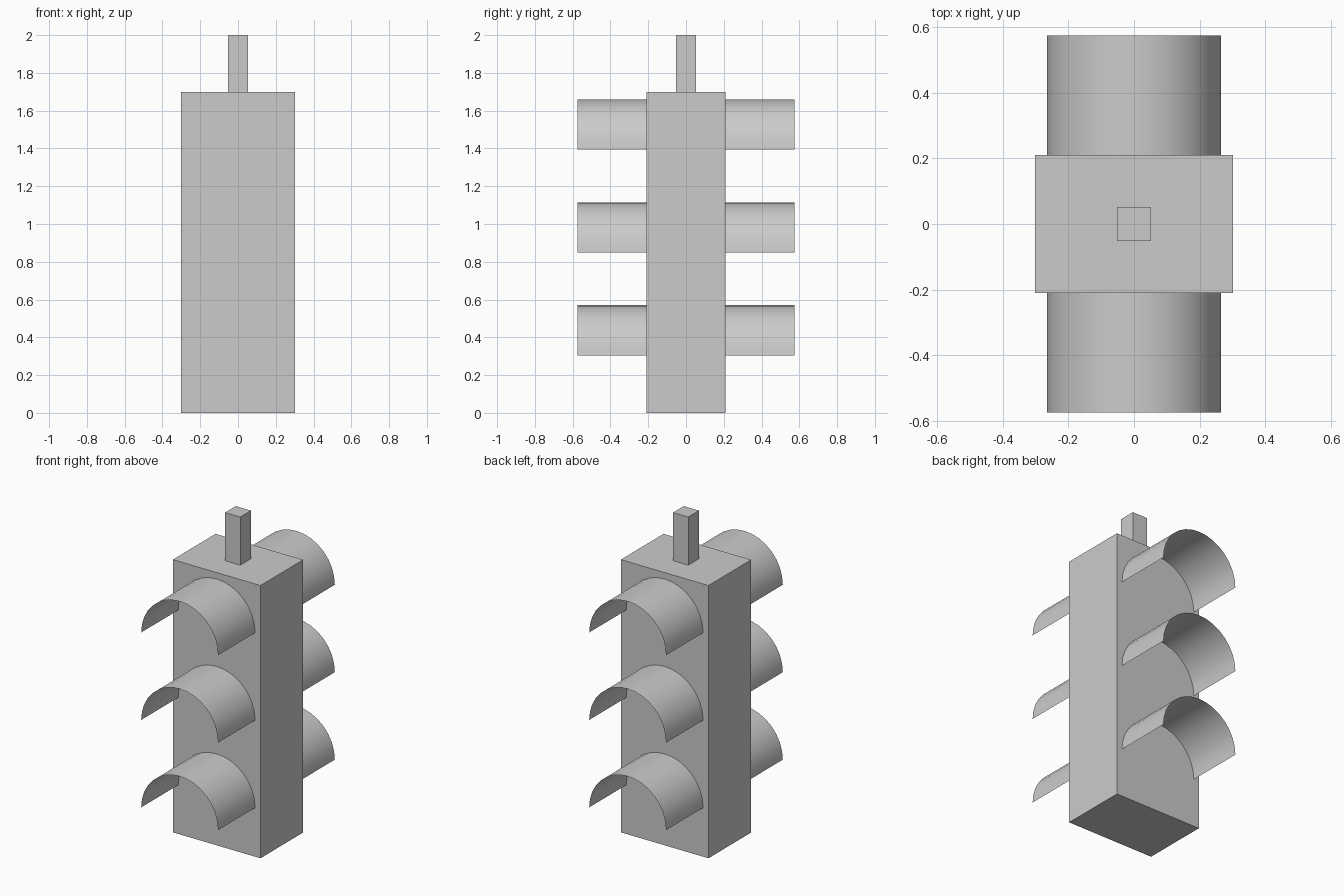
import bpy, bmesh, math

if "Cube" in bpy.data.objects:
    bpy.data.objects.remove(bpy.data.objects["Cube"])

BODY = (0.604, 0.42, 1.70)
RADIUS, REACH, SEGMENTS = 0.265, 0.575, 16


def add_object(name, bm):
    mesh = bpy.data.meshes.new(name)
    bm.to_mesh(mesh)
    bm.free()
    obj = bpy.data.objects.new(name, mesh)
    bpy.context.collection.objects.link(obj)
    return obj


def box(name, size, z_bottom):
    bm = bmesh.new()
    bmesh.ops.create_cube(bm, size=1)
    bmesh.ops.scale(bm, vec=size, verts=bm.verts)
    bmesh.ops.translate(bm, vec=(0, 0, z_bottom + size[2] / 2), verts=bm.verts)
    return add_object(name, bm)


def visor(name, side, z):
    # Open half-cylinder sheet running out from the housing face
    bm = bmesh.new()
    rows = []
    for i in range(SEGMENTS + 1):
        a = math.pi * i / SEGMENTS
        x, h = RADIUS * math.cos(a), z + RADIUS * math.sin(a)
        rows.append([bm.verts.new((x, side * y, h)) for y in (BODY[1] / 2, REACH)])
    for (a0, a1), (b0, b1) in zip(rows, rows[1:]):
        loop = (a0, a1, b1, b0) if side > 0 else (a0, b0, b1, a1)
        face = bm.faces.new(loop)
        face.smooth = True
        # Keep the outside of the arch as the front of each face
        face.normal_update()
        c = face.calc_center_median()
        if face.normal.x * c.x + face.normal.z * (c.z - z) < 0:
            face.normal_flip()
    return add_object(name, bm)


# Housing and hanger post
box("housing", BODY, 0)
box("hanger_post", (0.105, 0.105, 0.30), BODY[2])

# Three visors on the front and three on the back
for label, side in (("front", -1), ("back", 1)):
    for level, z in (("lower", 0.305), ("middle", 0.85), ("upper", 1.395)):
        visor(f"{label}_{level}_visor", side, z)
